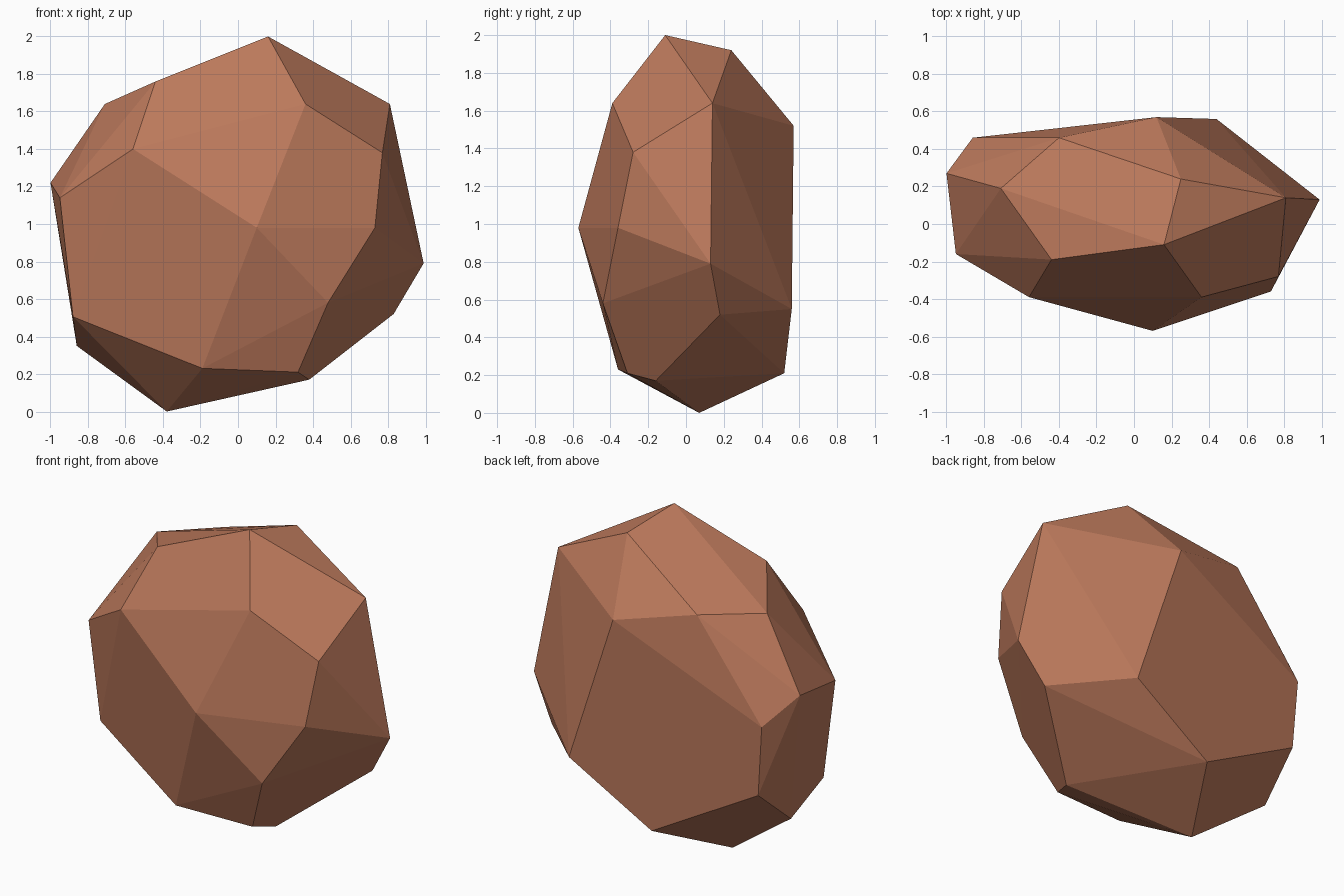
import bpy, bmesh, math

if "Cube" in bpy.data.objects:
    bpy.data.objects.remove(bpy.data.objects["Cube"])

# Corner points of the faceted stone, grouped by side (x, y, z)
crown = [(.16, -.11, 2), (.25, .24, 1.92), (-.40, .46, 1.65), (-.71, .19, 1.64), (-.44, -.19, 1.76)]
front = [(.36, -.39, 1.64), (-.56, -.39, 1.40), (.10, -.57, .98), (.48, -.44, .58), (-.19, -.36, .23), (.32, -.31, .21)]
right = [(.81, .14, 1.64), (.77, -.28, 1.38), (.73, -.36, .98), (.99, .13, .79), (.83, .18, .52)]
left = [(-.95, -.16, 1.14), (-1, .27, 1.22), (-.88, -.14, .505), (-.86, .163, .35)]
back = [(.12, .57, 1.52), (.44, .56, .55), (-.12, .52, .21), (-.86, .46, 1.05), (-.828, .45, .60)]
base = [(-.38, .07, 0), (.38, -.16, .17)]

# Wrap the corners in a convex hull, merging nearly flat triangles into facets
bm = bmesh.new()
for p in crown + front + right + left + back + base:
    bm.verts.new(p)
bmesh.ops.convex_hull(bm, input=bm.verts[:])
bmesh.ops.dissolve_limit(bm, angle_limit=math.radians(5), verts=bm.verts[:], edges=bm.edges[:])
bmesh.ops.recalc_face_normals(bm, faces=bm.faces[:])

mesh = bpy.data.meshes.new("rock")
bm.to_mesh(mesh)
bm.free()
rock = bpy.data.objects.new("rock", mesh)
bpy.context.collection.objects.link(rock)

# Warm brown stone
stone = bpy.data.materials.new("brown stone")
stone.diffuse_color = (.5, .19, .105, 1)
stone.use_nodes = True
stone.node_tree.nodes["Principled BSDF"].inputs["Base Color"].default_value = stone.diffuse_color
mesh.materials.append(stone)
